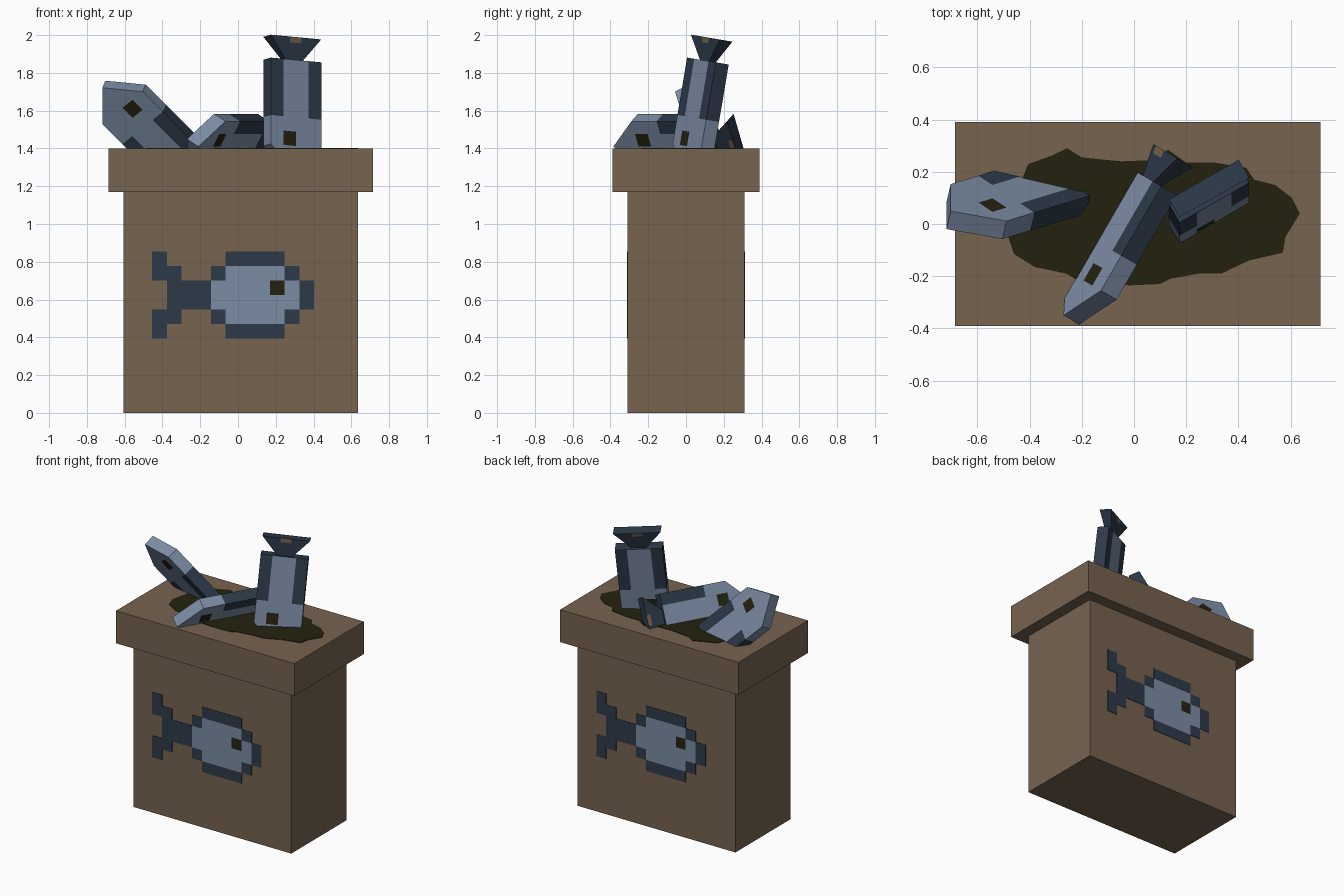
import bpy
import bmesh
from mathutils import Matrix, Vector

default_cube = bpy.data.objects.get("Cube")
if default_cube:
    bpy.data.objects.remove(default_cube, do_unlink=True)


def to_linear(channel):
    value = channel / 255
    return value / 12.92 if value < 0.04045 else ((value + 0.055) / 1.055) ** 2.4


def make_material(name, *rgb):
    colour = [to_linear(channel) for channel in rgb] + [1]
    material = bpy.data.materials.new(name)
    material.use_nodes = True
    material.diffuse_color = colour
    material.node_tree.nodes["Principled BSDF"].inputs["Base Color"].default_value = colour
    return material


WOOD = make_material("wood brown", 118, 99, 80)
SCALES = make_material("pale blue scales", 123, 140, 164)
FINS = make_material("dark blue fins", 45, 58, 74)
BLACK = make_material("olive black", 36, 34, 15)
FISH_COLOURS = [SCALES, FINS, BLACK, WOOD]
PALE, DARK, EYE, BROWN = range(4)

CENTRE_X = 0.015
CELL = 0.077


def finish(name, bm, materials):
    bmesh.ops.recalc_face_normals(bm, faces=bm.faces[:])
    mesh = bpy.data.meshes.new(name)
    bm.to_mesh(mesh)
    bm.free()
    for material in materials:
        mesh.materials.append(material)
    obj = bpy.data.objects.new(name, mesh)
    bpy.context.collection.objects.link(obj)
    return obj


def add_box(bm, low, high, material=0):
    low, high = Vector(low), Vector(high)
    matrix = Matrix.Translation((low + high) / 2) @ Matrix.Diagonal((*(high - low), 1))
    verts = bmesh.ops.create_cube(bm, size=1, matrix=matrix)["verts"]
    for face in {face for vert in verts for face in vert.link_faces}:
        face.material_index = material


def crate_block(name, half_x, half_y, bottom, top):
    bm = bmesh.new()
    add_box(bm, (CENTRE_X - half_x, -half_y, bottom), (CENTRE_X + half_x, half_y, top))
    finish(name, bm, [WOOD])


def add_prism(bm, outline, low, high):
    """Extrude a flat outline between two heights."""
    base = bm.faces.new([bm.verts.new((x, y, low)) for x, y in outline])
    result = bmesh.ops.extrude_face_region(bm, geom=[base])["geom"]
    top = [item for item in result if isinstance(item, bmesh.types.BMVert)]
    bmesh.ops.translate(bm, verts=top, vec=(0, 0, high - low))


def slice_at(bm, axis, positions):
    normal = Vector((axis == "x", axis == "y", 0))
    for position in positions:
        geom = bm.verts[:] + bm.edges[:] + bm.faces[:]
        bmesh.ops.bisect_plane(bm, geom=geom, plane_co=normal * position, plane_no=normal)


# Crate: tall body and overhanging rim
crate_block("crate_body", 0.62, 0.31, 0, 1.17)
crate_block("crate_rim", 0.70, 0.39, 1.17, 1.40)

# Dark irregular opening on the top
opening = [
    (-.256, .29), (-.32, .26), (-.405, .23), (-.45, .12), (-.485, -.04),
    (-.46, -.115), (-.38, -.165), (-.26, -.19), (-.2, -.225), (-.015, -.235),
    (.1, -.23), (.14, -.21), (.25, -.19), (.335, -.19), (.44, -.14),
    (.57, -.11), (.58, -.05), (.635, .04), (.605, .1), (.54, .15),
    (.46, .17), (.43, .215), (.31, .235), (.2, .235), (.13, .285),
    (.08, .245), (-.05, .24), (-.2, .255),
]
bm = bmesh.new()
add_prism(bm, opening, 1.399, 1.403)
finish("dark_opening", bm, [BLACK])

# Painted pixel fish, repeated on front and back
PATTERN = [
    "D....DDDD..",
    "DD..DLLLLD.",
    ".DDDLLLLELD",
    ".DDDLLLLLLD",
    "DD..DLLLLD.",
    "D....DDDD..",
]
LETTERS = {"L": PALE, "D": DARK, "E": EYE}


def painted_fish(name, turned):
    bm = bmesh.new()
    width = 0.078
    for row, line in enumerate(PATTERN):
        top = 0.855 - row * CELL
        for column, letter in enumerate(line):
            if letter in LETTERS:
                left = -0.455 + column * width
                add_box(bm, (left, -0.313, top - CELL), (left + width, -0.309, top), LETTERS[letter])
    if turned:
        bmesh.ops.rotate(bm, verts=bm.verts[:], cent=(CENTRE_X, 0, 0),
                         matrix=Matrix.Rotation(3.14159265, 3, "Z"))
    finish(name, bm, FISH_COLOURS)


painted_fish("front_painted_fish", False)
painted_fish("back_painted_fish", True)

# Slab fish: local x runs nose to tail, y across the body, z through the thickness
HALF = CELL * 2
THICK = 0.04
BODY_END = CELL * 8
TAIL_END = BODY_END + 0.123


def fish_body():
    bm = bmesh.new()
    outline = [(0, 0), (HALF, -HALF), (BODY_END, -HALF), (BODY_END, HALF), (HALF, HALF)]
    add_prism(bm, outline, -THICK, THICK)
    slice_at(bm, "x", [CELL * 2, CELL * 3, CELL * 4])
    slice_at(bm, "y", [-CELL, 0, CELL])
    bm.normal_update()
    for face in bm.faces:
        centre = face.calc_center_median()
        if centre.x > BODY_END - 0.001 or (centre.x > CELL * 4 and abs(centre.y) > CELL):
            face.material_index = DARK
        elif 2 < centre.x / CELL < 3 and 0 < centre.y < CELL and abs(face.normal.z) > 0.9:
            face.material_index = EYE
    return bm


def fish_tail():
    """Fin flaring from a narrow root, with a brown nick at its tip."""
    bm = bmesh.new()
    root = 0.05
    outline = [(BODY_END, -root), (TAIL_END, -HALF), (TAIL_END, HALF), (BODY_END, root)]
    add_prism(bm, outline, -THICK, THICK)
    for vert in bm.verts:
        if vert.co.x < BODY_END + 0.01:
            vert.co.z *= 0.5
    slice_at(bm, "x", [TAIL_END - 0.03])
    slice_at(bm, "y", [-0.035, 0.035])
    bm.normal_update()
    for face in bm.faces:
        centre = face.calc_center_median()
        nick = centre.x > TAIL_END - 0.03 and abs(centre.y) < 0.03 and abs(face.normal.z) > 0.5
        face.material_index = BROWN if nick else DARK
    return bm


def place_fish(name, nose, along, across):
    x_axis = Vector(along).normalized()
    z_axis = x_axis.cross(Vector(across)).normalized()
    y_axis = z_axis.cross(x_axis)
    frame = Matrix((x_axis, y_axis, z_axis)).transposed().to_4x4()
    placement = Matrix.Translation(nose) @ frame
    for part, builder in (("body", fish_body), ("tail", fish_tail)):
        bm = builder()
        bm.transform(placement)
        finish(name + "_" + part, bm, FISH_COLOURS)


# Three fish sticking out of the crate
place_fish("right_fish", (-.71, .015, 1.74), (.69, .21, -.69), (.69, -.455, .551))
place_fish("middle_fish", (-.24, -.367, 1.43), (.5, .866, 0), (.433, -.25, .866))
place_fish("left_fish", (.2875, .014, 1.255), (0, .165, .986), (-.866, -.493, .0825))
